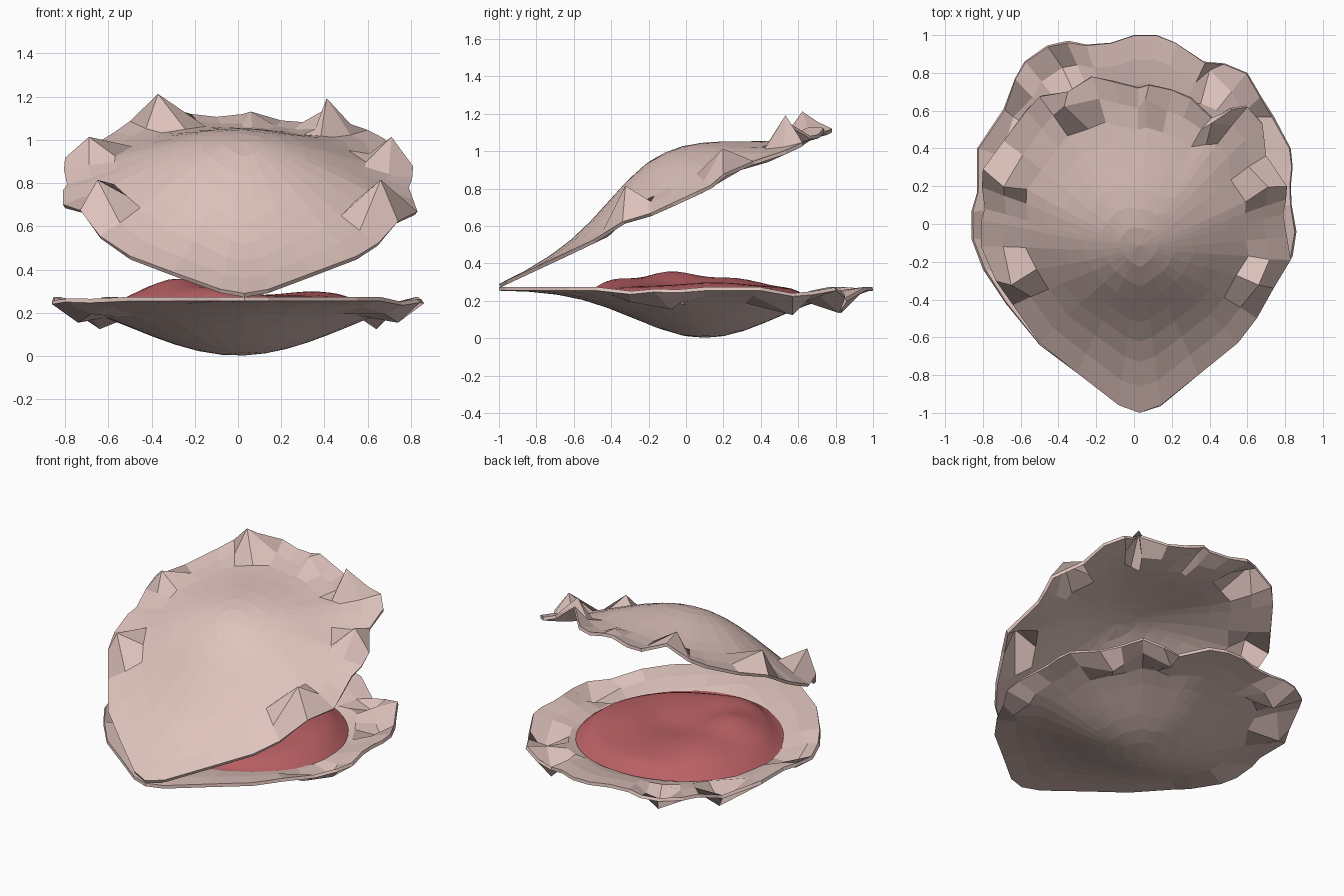
import bpy, bmesh, math
from mathutils import Matrix, Vector

if "Cube" in bpy.data.objects:
    bpy.data.objects.remove(bpy.data.objects["Cube"])

TILT = math.radians(25)

# Rim outlines in plan, counter-clockwise from the hinge
LOWER_RIM = [(.03, -1), (.14, -.965), (.34, -.8), (.55, -.63), (.66, -.48), (.76, -.3), (.84, -.17),
             (.86, -.04), (.835, .1), (.83, .2), (.84, .3), (.83, .4), (.74, .57), (.67, .68), (.6, .8),
             (.48, .85), (.37, .86), (.22, .96), (.12, 1), (0, 1), (-.12, .96), (-.25, .95), (-.35, .97),
             (-.46, .945), (-.58, .86), (-.63, .77), (-.69, .61), (-.83, .4), (-.83, .17), (-.86, .07),
             (-.86, -.08), (-.8, -.24), (-.68, -.42), (-.5, -.64), (-.3, -.79), (-.08, -.96)]
UPPER_RIM = [(.03, -1), (.14, -.96), (.34, -.8), (.55, -.63), (.65, -.5), (.74, -.33), (.83, -.19),
             (.81, -.07), (.79, .05), (.805, .13), (.81, .21), (.7, .37), (.68, .53), (.6, .62),
             (.52, .62), (.41, .61), (.3, .67), (.2, .71), (.08, .745), (.02, .73), (-.1, .75),
             (-.22, .78), (-.35, .73), (-.5, .68), (-.57, .6), (-.69, .44), (-.8, .3), (-.805, .2),
             (-.79, .08), (-.81, .02), (-.81, -.12), (-.73, -.28), (-.64, -.43), (-.5, -.63),
             (-.3, -.79), (-.08, -.96)]
# Knuckle bumps near the rim: x, y, height
LOWER_BUMPS = [(.64, .57, .13), (-.64, .57, .13), (.74, -.08, .1), (-.74, -.08, .1),
               (.4, .82, .12), (-.38, .83, .12), (.68, -.3, .06), (-.68, -.3, .06)]
UPPER_BUMPS = [(-.37, .86, .15), (.41, .77, .17), (-.69, .39, .15), (.71, .39, .15),
               (-.65, -.165, .19), (.66, -.165, .19), (.06, .86, .06)]


def bowl(x, y):
    return math.exp(-x * x / (2 * .44 ** 2) - (y - .1) ** 2 / (2 * .37 ** 2))


def material(name, rgb):
    m = bpy.data.materials.new(name)
    m.diffuse_color = (*rgb, 1)
    m.use_nodes = True
    m.node_tree.nodes["Principled BSDF"].inputs["Base Color"].default_value = m.diffuse_color
    return m


def radial_mesh(name, rim, centre, rings, height, mat):
    """Concentric rings between a centre point and an outline; height(x, y, t)."""
    bm = bmesh.new()
    n = len(rim)
    c = Vector(centre)
    mid = bm.verts.new((c.x, c.y, height(c.x, c.y, 0)))
    prev = None
    for t in rings:
        ring = []
        for p in rim:
            q = c.lerp(Vector(p), t)
            ring.append(bm.verts.new((q.x, q.y, height(q.x, q.y, t))))
        for i in range(n):
            j = (i + 1) % n
            bm.faces.new((prev[i], ring[i], ring[j], prev[j]) if prev else (mid, ring[i], ring[j]))
        prev = ring
    me = bpy.data.meshes.new(name)
    bm.to_mesh(me)
    bm.free()
    ob = bpy.data.objects.new(name, me)
    bpy.context.collection.objects.link(ob)
    me.materials.append(mat)
    return ob


def shell(name, rim, bumps, depth, side):
    rings = [.12, .24, .36, .48, .6, .72, .86, 1]

    def height(x, y, t):
        h = depth * bowl(x, y) * (1 - t ** 5)
        for a, b, top in bumps:
            d = math.hypot(x - a, y - b)
            h = max(h, top * (1 - d / .15) * (.7 if t == 1 else 1))
        return side * h

    ob = radial_mesh(name, rim, (.03, .1), rings, height, shell_mat)
    # pull the nearest inner point onto each peak so that it stays sharp
    inner = ob.data.vertices[:-len(rim)]
    for a, b, top in bumps:
        v = min(inner, key=lambda v: math.hypot(v.co.x - a, v.co.y - b))
        v.co = (a, b, side * top)
    mod = ob.modifiers.new("thickness", 'SOLIDIFY')
    mod.thickness = .02
    mod.offset = -side
    return ob


shell_mat = material("shell_pink", (.74, .55, .51))
meat_mat = material("meat_red", (.5, .12, .13))

# Lower valve
lower = shell("lower_shell", LOWER_RIM, LOWER_BUMPS, .252, -1)
lower.location.z = .254

# Upper valve, opened about the hinge at the front
flat_rim = [(x, (y + 1) / math.cos(TILT) - 1) for x, y in UPPER_RIM]
upper = shell("upper_shell", flat_rim, UPPER_BUMPS, .262, 1)
upper.data.transform(Matrix.Translation((0, 1, 0)))
upper.rotation_euler.x = TILT
upper.location = (0, -1, .29)

# Soft body lying in the lower valve, its edge tucked against the shell lining
LUMPS = [(-.28, -.08, .075, .13), (-.12, -.38, .04, .12), (-.28, .25, .04, .13),
         (.35, .15, .02, .15), (.05, .05, -.03, .12)]


def meat_height(x, y, t):
    z = .275 + .012 * (1 - t)
    for a, b, h, s in LUMPS:
        z += h * math.exp(-((x - a) ** 2 + (y - b) ** 2) / (2 * s * s))
    return max(z - .1 * t ** 10, .272 - .252 * bowl(x, y) * (1 - t ** 5 * .2))


oval = [(.62 * math.cos(a), .06 + .62 * math.sin(a))
        for a in (2 * math.pi * i / 48 for i in range(48))]
meat = radial_mesh("soft_body", oval, (0, .06), [i / 16 for i in range(1, 17)], meat_height, meat_mat)
meat.data.polygons.foreach_set("use_smooth", [True] * len(meat.data.polygons))
